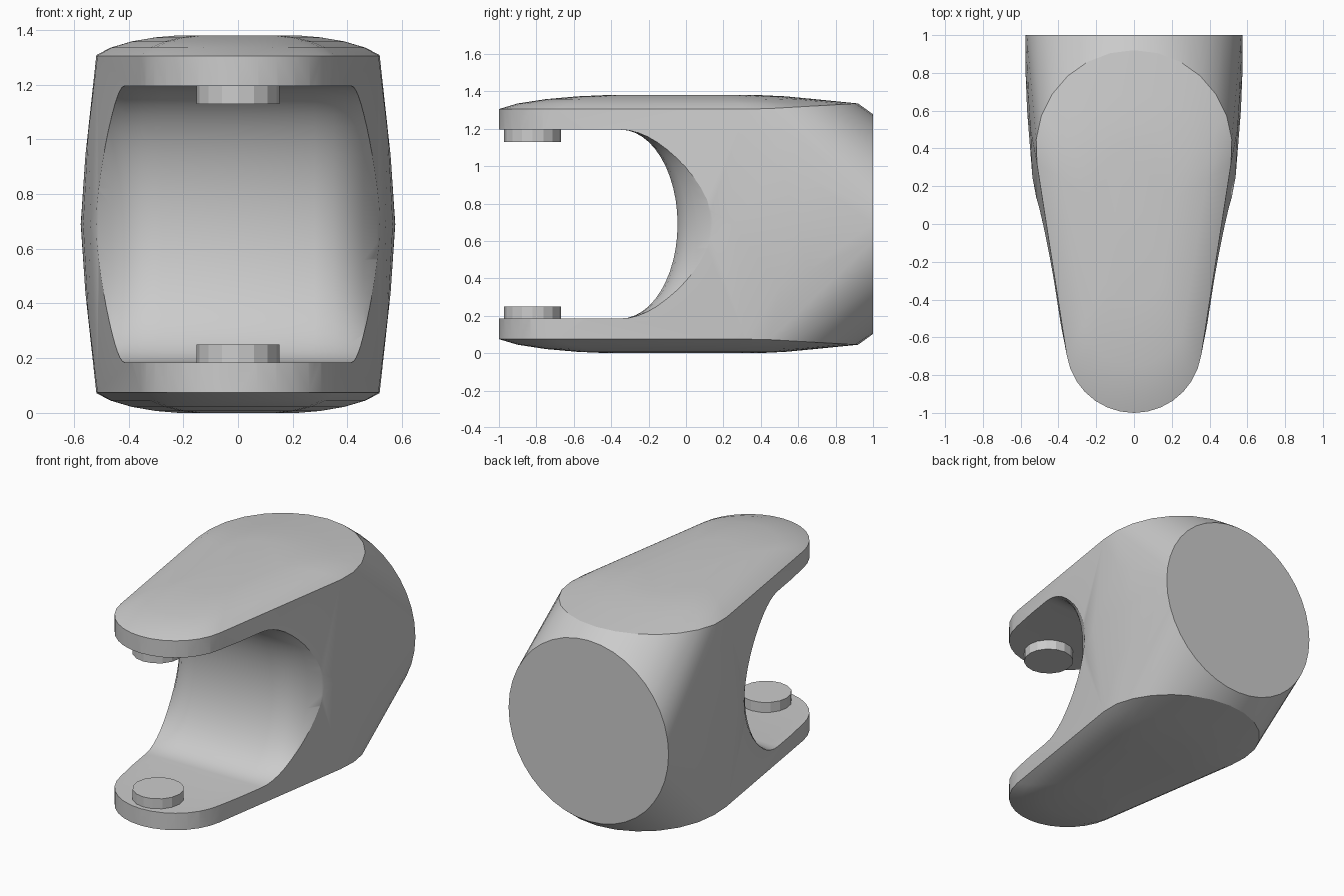
import bpy, bmesh, math
from mathutils import Vector

cube = bpy.data.objects.get("Cube")
if cube:
    bpy.data.objects.remove(cube, do_unlink=True)

MID = 0.69            # height of the mirror plane between the two arms


def finish(bm, name):
    bmesh.ops.recalc_face_normals(bm, faces=bm.faces)
    mesh = bpy.data.meshes.new(name)
    bm.to_mesh(mesh)
    bm.free()
    obj = bpy.data.objects.new(name, mesh)
    bpy.context.collection.objects.link(obj)
    return obj


def activate(obj):
    bpy.ops.object.select_all(action='DESELECT')
    obj.select_set(True)
    bpy.context.view_layer.objects.active = obj


def teardrop(steps=14):
    """Plan outline: small round nose in front, large round heel behind."""
    nose_y, nose_r, heel_y, heel_r = -0.64, 0.36, 0.4, 0.52
    lean = math.asin((heel_r - nose_r) / (heel_y - nose_y))
    pts = []
    for centre, radius, start, sweep in (
            (heel_y, heel_r, -lean, math.pi + 2 * lean),
            (nose_y, nose_r, math.pi + lean, math.pi - 2 * lean)):
        for i in range(steps + 1):
            a = start + sweep * i / steps
            pts.append((radius * math.cos(a), centre + radius * math.sin(a)))
    return pts


# Body: convex shell around two crowned teardrop plates and a round back face
points = []
for x, y in teardrop():
    rim = 0.615 + 0.03 * max(0, (y - 0.4) / 0.52)
    for side in (-1, 1):
        points.append((x, y, MID + side * rim))
        for scale, height in ((0.9, 0.645), (0.75, 0.668), (0.58, 0.683), (0.42, 0.69)):
            points.append((x * scale, y * scale, MID + side * max(height, rim * scale)))
for i in range(40):
    a = math.tau * i / 40
    points.append((0.575 * math.cos(a), 1, MID + 0.587 * math.sin(a)))

# Gentle bulge of the flanks
for side in (-1, 1):
    for x, y, dz in ((0.51, 0.1, 0), (0.538, 0.25, 0), (0.566, 0.6, 0),
                     (0.574, 0.8, 0), (0.548, 0.5, 0.33), (0.558, 0.65, 0.25)):
        for up in (-1, 1) if dz else (1,):
            points.append((side * x, y, MID + up * dz))

bm = bmesh.new()
for p in points:
    bm.verts.new(Vector(p))
hull = bmesh.ops.convex_hull(bm, input=bm.verts[:])
loose = [v for v in bm.verts if not v.link_faces]
bmesh.ops.delete(bm, geom=loose, context='VERTS')
body = finish(bm, "fork_body")

# Slot cutter: rounded side profile, its back wall sweeping away at both sides
half = [(0.0, -0.045), (0.28, -0.045), (0.35, -0.03), (0.41, 0.005),
        (0.46, 0.055), (0.51, 0.13), (0.62, 0.32)]
stations = [(-x, b) for x, b in reversed(half[1:])] + half
bm = bmesh.new()
rings = []
for x, back in stations:
    profile = [(-1.3, -0.505)]
    for i in range(25):
        a = math.pi * (i / 24 - 0.5)
        profile.append((-0.35 + (back + 0.35) * math.cos(a), 0.505 * math.sin(a)))
    profile.append((-1.3, 0.505))
    rings.append([bm.verts.new((x, y, MID + z)) for y, z in profile])
for r, s in zip(rings, rings[1:]):
    for i in range(len(r)):
        j = (i + 1) % len(r)
        bm.faces.new((r[i], r[j], s[j], s[i]))
bm.faces.new(rings[0])
bm.faces.new(rings[-1])
cutter = finish(bm, "slot_cutter")
cutter.hide_render = True

activate(body)
cut = body.modifiers.new("slot", 'BOOLEAN')
cut.operation = 'DIFFERENCE'
cut.solver = 'EXACT'
cut.object = cutter
bpy.ops.object.modifier_apply(modifier=cut.name)
bpy.data.objects.remove(cutter, do_unlink=True)
bpy.ops.object.shade_smooth_by_angle(angle=math.radians(25))

# Round pegs facing each other inside the arm tips
for name, side in (("lower_peg", -1), ("upper_peg", 1)):
    bpy.ops.mesh.primitive_cylinder_add(
        vertices=16, radius=0.152, depth=0.09,
        location=(0, -0.82, MID + side * 0.485))
    bpy.context.object.name = name
